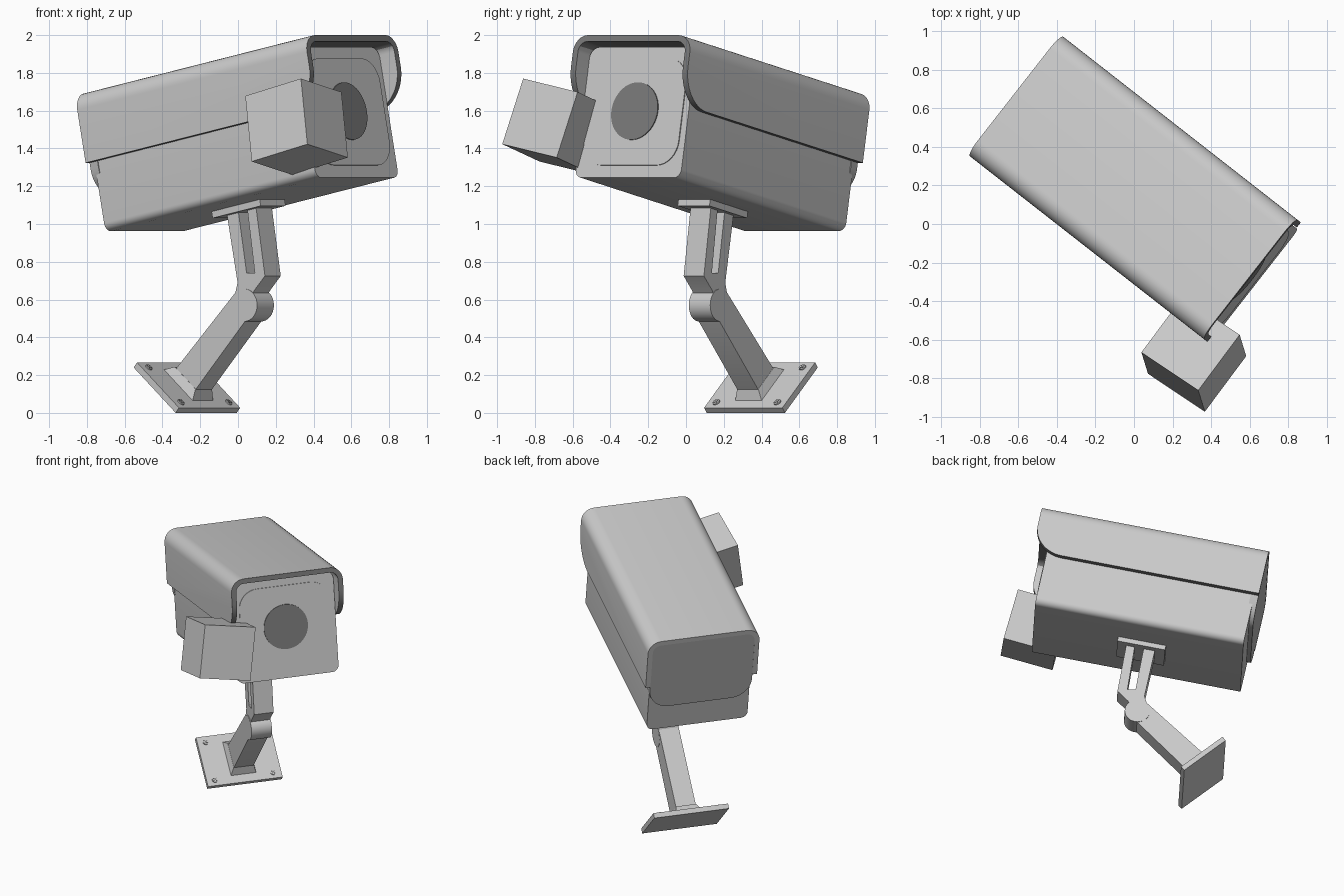
import bpy, bmesh, math
from mathutils import Matrix, Vector

if "Cube" in bpy.data.objects:
    bpy.data.objects.remove(bpy.data.objects["Cube"])

T = Matrix.Translation


def ry(deg):
    return Matrix.Rotation(math.radians(deg), 4, 'Y')


# Frames: stand (x forward, y sideways), camera (origin at hood top front), base plate
STAND = Matrix.Rotation(math.radians(-38), 4, 'Z') @ T((0, 0.146, 0))
CAM = STAND @ T((0.64, 0, 2.0)) @ ry(-11.3)
BASE = STAND @ T((-0.446, 0, 0.147)) @ ry(40.4)


def material(name, g):
    m = bpy.data.materials.new(name)
    m.diffuse_color = (g, g, g, 1)
    m.use_nodes = True
    m.node_tree.nodes["Principled BSDF"].inputs["Base Color"].default_value = m.diffuse_color
    return m


dark = material("dark_grey", 0.2)
mid = material("mid_grey", 0.5)


def finish(name, bm, frame, mat=None):
    bmesh.ops.recalc_face_normals(bm, faces=bm.faces)
    me = bpy.data.meshes.new(name)
    bm.to_mesh(me)
    bm.free()
    ob = bpy.data.objects.new(name, me)
    bpy.context.collection.objects.link(ob)
    ob.matrix_world = frame
    if mat:
        me.materials.append(mat)
    smooth(ob)
    return ob


def smooth(ob):
    bpy.ops.object.select_all(action='DESELECT')
    ob.select_set(True)
    bpy.context.view_layer.objects.active = ob
    bpy.ops.object.shade_smooth_by_angle(angle=math.radians(30))


def prism(name, pts, axis, lo, hi, frame, mat=None):
    """Extrude a 2D profile along local x, y or z."""
    put = {'x': lambda p, e: (e, p[0], p[1]),
           'y': lambda p, e: (p[0], e, p[1]),
           'z': lambda p, e: (p[0], p[1], e)}[axis]
    bm = bmesh.new()
    f = bm.faces.new([bm.verts.new(put(p, lo)) for p in pts])
    ext = bmesh.ops.extrude_face_region(bm, geom=[f])['geom']
    d = Vector(put((0, 0), hi - lo))
    bmesh.ops.translate(bm, vec=d, verts=[v for v in ext if isinstance(v, bmesh.types.BMVert)])
    return finish(name, bm, frame, mat)


def arc(cx, cy, r, a0, a1, n=8):
    return [(cx + r * math.cos(math.radians(a0 + (a1 - a0) * i / n)),
             cy + r * math.sin(math.radians(a0 + (a1 - a0) * i / n))) for i in range(n + 1)]


def rrect(w, lo, hi, rb, rt):
    """Rounded rectangle of half width w, bottom and top radii."""
    return (arc(w - rb, lo + rb, rb, -90, 0) + arc(w - rt, hi - rt, rt, 0, 90)
            + arc(rt - w, hi - rt, rt, 90, 180) + arc(rb - w, lo + rb, rb, 180, 270))


def circle(cx, cy, r, n=32):
    return arc(cx, cy, r, 0, 360, n)[:-1]


def rect(x, y):
    return [(-x, -y), (x, -y), (x, y), (-x, y)]


# Camera housing, front panel and lens
prism("camera_body", rrect(0.355, -0.75, -0.045, 0.045, 0.06), 'x', -1.545, -0.1, CAM)
prism("front_panel", rrect(0.317, -0.683, -0.107, 0.13, 0.13), 'x', -0.12, -0.094, CAM)
prism("lens", circle(0, -0.392, 0.155, 48), 'x', -0.12, -0.088, CAM, dark)

# Hood: inverted U section, trimmed by a side profile with a swept front corner
W, TH, R = 0.393, 0.034, 0.09
outer = [(W, -0.6)] + arc(W - R, -R, R, 0, 90) + arc(R - W, -R, R, 90, 180) + [(-W, -0.6)]
inner = ([(TH - W, -0.6)] + arc(R - W, -R, R - TH, 180, 90)
         + arc(W - R, -R, R - TH, 90, 0) + [(W - TH, -0.6)])
hood = prism("hood", outer + inner, 'x', -1.575, 0, CAM)
side = [(0.05, 0.1), (0.05, -0.02), (-0.001, -0.02)] + arc(-0.206, -0.17, 0.205, 0, -90, 14) + [(-1.7, -0.375), (-1.7, 0.1)]
cutter = prism("hood_trim", side, 'y', -0.6, 0.6, CAM)
cutter.hide_render = True
mod = hood.modifiers.new("trim", 'BOOLEAN')
mod.operation, mod.object, mod.solver = 'INTERSECT', cutter, 'EXACT'
bpy.context.view_layer.objects.active = hood
bpy.ops.object.modifier_apply(modifier="trim")
bpy.data.objects.remove(cutter)
# Dark front rim and lower edge of the hood
hood.data.materials.clear()
hood.data.materials.append(material("plain_grey", 0.8))
hood.data.materials.append(dark)
for p in hood.data.polygons:
    p.material_index = 1 if p.normal.x > 0.25 or p.normal.z < -0.5 else 0
smooth(hood)

# Rear plate hanging below the hood
prism("rear_plate", rrect(0.36, -0.55, -0.033, 0.14, 0.055), 'x', -1.574, -1.52, CAM, mid)

# Tilted cube at the front corner
e1 = Vector((0.806, -0.538, 0.251)).normalized()
e2 = Vector((0.587, 0.785, -0.193))
e3 = e1.cross(e2).normalized()
e2 = e3.cross(e1)
cube_frame = T((0.31, -0.675, 1.515)) @ Matrix((e1, e2, e3)).transposed().to_4x4()
prism("front_cube", rect(0.183, 0.183), 'z', -0.183, 0.183, cube_frame)

# Mounting plate under the body
prism("mount_plate", rect(0.165, 0.107), 'z', -0.785, -0.745, CAM @ T((-0.85, 0, 0)))

# Upper arm with slot, hinge and lower arm
upper = [(-0.137, 1.06), (-0.064, 0.69), (-0.08, 0.63), (-0.01, 0.56), (0.05, 0.65), (0.12, 0.725),
         (0.058, 1.10), (0.0, 1.09), (0.052, 0.74), (-0.003, 0.74), (-0.06, 1.075)]
prism("upper_arm", upper, 'y', -0.068, 0.068, STAND)
prism("hinge", circle(-0.015, 0.57, 0.086), 'y', -0.072, 0.072, STAND)
lower = [(-0.50, 0.21), (-0.38, 0.085), (-0.01, 0.487), (0.03, 0.57), (-0.072, 0.642)]
prism("lower_arm", lower, 'y', -0.07, 0.07, STAND)

# Base plate and tapered foot
prism("base_plate", rect(0.185, 0.263), 'z', -0.035, 0, BASE)
foot = prism("foot", rect(0.13, 0.09), 'z', -0.005, 0.05, BASE)
for v in foot.data.vertices:
    if v.co.z > 0:
        v.co.x *= 0.7
        v.co.y *= 0.79

# Corner screws with crossed slots
for i, (sx, sy) in enumerate([(1, 1), (1, -1), (-1, 1), (-1, -1)]):
    f = BASE @ T((sx * 0.142, sy * 0.205, 0))
    prism(f"screw_{i}", circle(0, 0, 0.02, 16), 'z', -0.005, 0.007, f)
    for k in range(2):
        g = f @ Matrix.Rotation(math.radians(45 + 90 * k), 4, 'Z')
        prism(f"screw_slot_{i}_{k}", rect(0.015, 0.003), 'z', 0.0, 0.009, g, dark)
